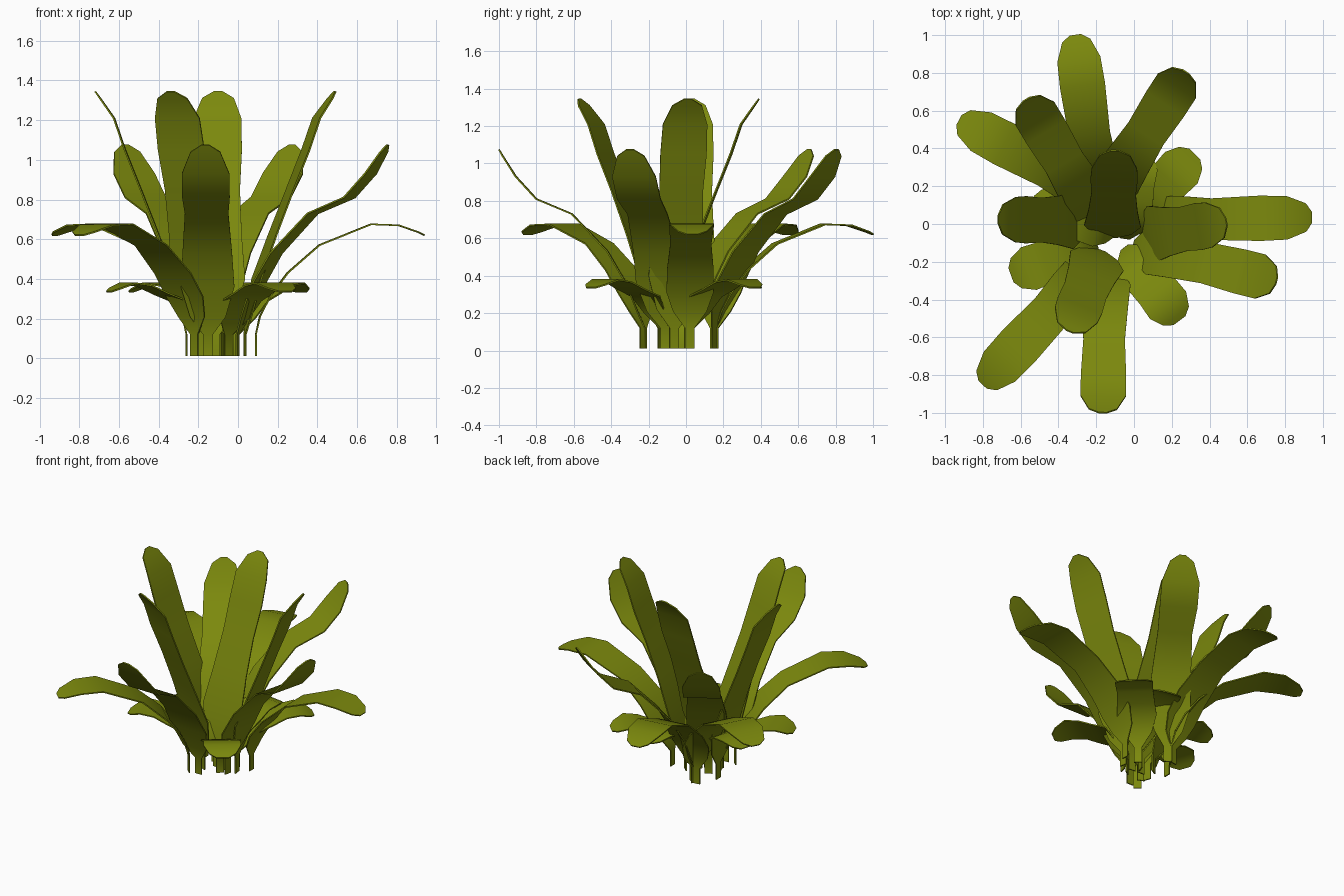
import bpy, math

if "Cube" in bpy.data.objects:
    bpy.data.objects.remove(bpy.data.objects["Cube"])

green = bpy.data.materials.new("olive_green")
green.diffuse_color = (0.20, 0.25, 0.004, 1)
green.use_nodes = True
green.node_tree.nodes["Principled BSDF"].inputs["Base Color"].default_value = green.diffuse_color

# Leaf profiles: (distance out from the stem, height, half width)
TALL = [(0, .01, .025), (0, .12, .025), (.02, .22, .10), (.06, .40, .15), (.14, .62, .13),
        (.23, .85, .118), (.31, 1.05, .125), (.365, 1.21, .12), (.435, 1.31, .08), (.46, 1.345, .02)]
MID = [(0, .01, .025), (0, .12, .025), (.04, .21, .09), (.10, .36, .135), (.20, .53, .125),
       (.39, .73, .11), (.58, .81, .12), (.69, .93, .12), (.76, 1.04, .075), (.78, 1.075, .02)]
ARCH = [(0, .01, .025), (0, .12, .025), (.02, .21, .09), (.07, .31, .125), (.16, .43, .125),
        (.32, .57, .11), (.58, .675, .12), (.72, .67, .115), (.82, .635, .075), (.85, .62, .03)]
SHORT = [(0, .01, .025), (0, .12, .025), (.05, .20, .09), (.11, .29, .125), (.20, .325, .12),
         (.29, .365, .115), (.38, .378, .12), (.45, .35, .085), (.48, .335, .04)]


def leaf(name, profile, tip, angle):
    """Flat bent strap leaf ending at tip, pointing along angle (degrees)."""
    a = math.radians(angle)
    dx, dy = math.cos(a), math.sin(a)
    length = profile[-1][0]
    verts, faces = [], []
    for r, z, w in profile:
        x, y = tip[0] + (r - length) * dx, tip[1] + (r - length) * dy
        verts += [(x + dy * w, y - dx * w, z), (x - dy * w, y + dx * w, z)]
    for i in range(len(profile) - 1):
        k = 2 * i
        faces.append((k, k + 2, k + 3, k + 1))
    me = bpy.data.meshes.new(name)
    me.from_pydata(verts, [], faces)
    me.materials.append(green)
    ob = bpy.data.objects.new(name, me)
    bpy.context.collection.objects.link(ob)
    # thin blade
    mod = ob.modifiers.new("thickness", 'SOLIDIFY')
    mod.thickness = .008
    mod.offset = 0
    bpy.context.view_layer.objects.active = ob
    ob.select_set(True)
    bpy.ops.object.modifier_apply(modifier=mod.name)
    bpy.ops.object.shade_smooth_by_angle(angle=math.radians(40))
    ob.select_set(False)


# Four rings of leaves: tip position and heading
rings = {
    "tall_leaf": (TALL, [((.49, .01), 9), ((-.72, .025), 179), ((-.34, -.57), 249), ((-.10, .39), 88)]),
    "middle_leaf": (MID, [((.275, .805), 57), ((-.57, .66), 121), ((.755, -.30), -14), ((-.165, -1.0), 269)]),
    "arching_leaf": (ARCH, [((-.31, 1.0), 98), ((.94, .035), 1), ((-.80, -.85), 227), ((-.925, .55), 152)]),
    "short_leaf": (SHORT, [((.32, .37), 46), ((.24, -.51), -53), ((-.65, -.27), 200),
                           ((.02, .40), 82), ((-.54, .11), 163)]),
}
for name, (profile, leaves) in rings.items():
    for i, (tip, angle) in enumerate(leaves):
        leaf(f"{name}_{i + 1}", profile, tip, angle)
